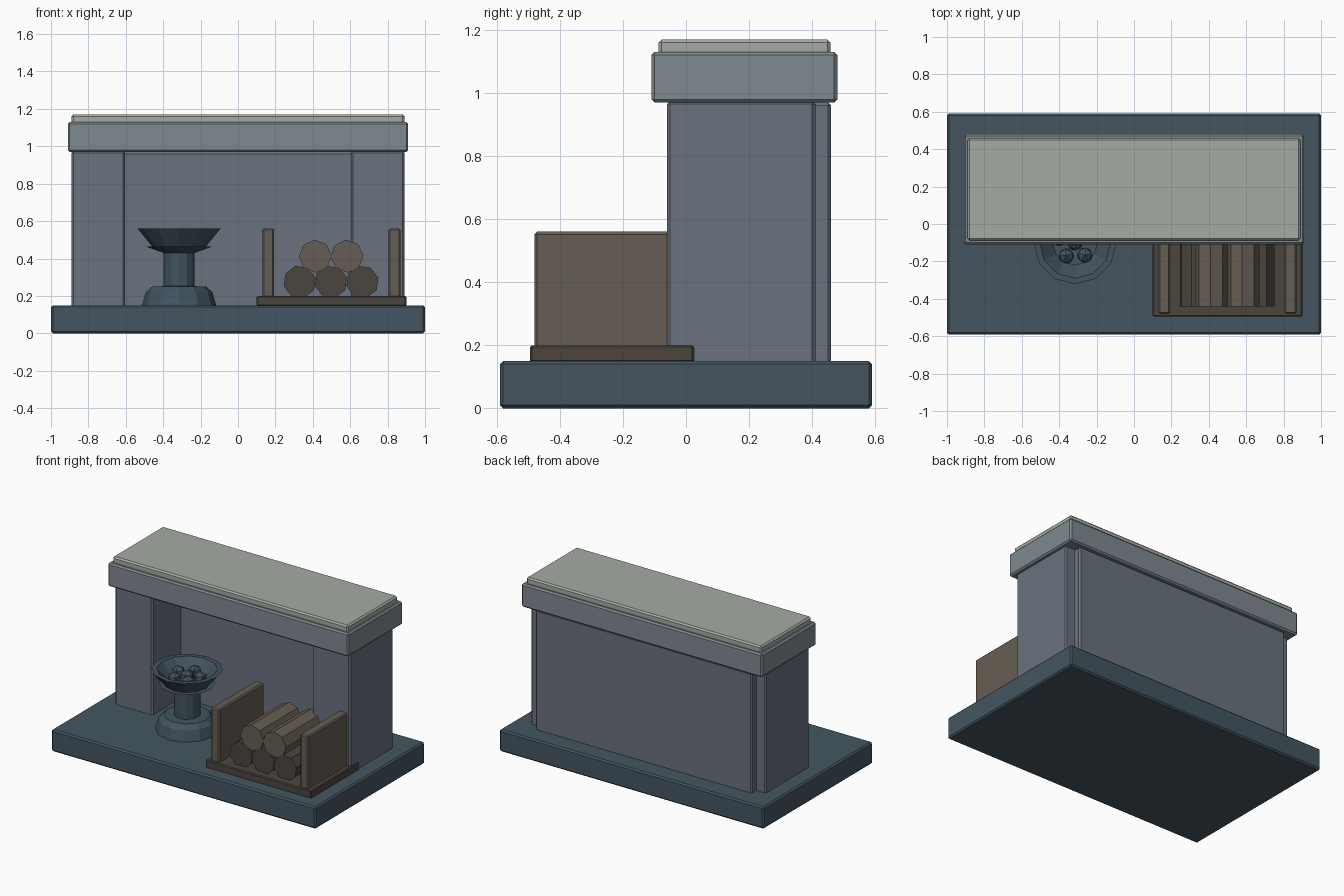
import bpy, bmesh, math, random
from mathutils import Vector, Matrix

if "Cube" in bpy.data.objects:
    bpy.data.objects.remove(bpy.data.objects["Cube"])

random.seed(4)


def material(name, rgb):
    m = bpy.data.materials.new(name)
    m.diffuse_color = [(c / 255) ** 2.2 for c in rgb] + [1]
    m.use_nodes = True
    m.node_tree.nodes["Principled BSDF"].inputs["Base Color"].default_value = m.diffuse_color
    return m


DARK = material("dark_slate", (70, 86, 97))
STONE = material("grey_stone", (106, 114, 126))
LINTEL = material("light_stone", (126, 136, 143))
PALE = material("pale_stone", (164, 170, 162))
WOOD = material("wood", (102, 94, 84))
TRAY = material("dark_wood", (76, 71, 64))
IRON = material("iron", (68, 84, 95))


def add(name, bm, mat):
    bmesh.ops.recalc_face_normals(bm, faces=bm.faces)
    me = bpy.data.meshes.new(name)
    bm.to_mesh(me)
    bm.free()
    ob = bpy.data.objects.new(name, me)
    bpy.context.collection.objects.link(ob)
    me.materials.append(mat)
    return ob


def box(name, x, y, z, mat, bevel=0.01):
    bm = bmesh.new()
    lo, hi = Vector((x[0], y[0], z[0])), Vector((x[1], y[1], z[1]))
    bmesh.ops.create_cube(bm, size=1, matrix=Matrix.Translation((lo + hi) / 2)
                          @ Matrix.Diagonal((*(hi - lo), 1)))
    ob = add(name, bm, mat)
    mod = ob.modifiers.new("edge", 'BEVEL')
    mod.width, mod.segments = bevel, 1
    return ob


def lathe(name, profile, centre, sides, mat):
    # Revolve (radius, z) points; radius 0 closes to a pole
    bm = bmesh.new()
    vs = [bm.verts.new((centre[0] + r, centre[1], z)) for r, z in profile]
    es = [bm.edges.new(p) for p in zip(vs, vs[1:])]
    bmesh.ops.spin(bm, geom=vs + es, cent=(*centre, 0), axis=(0, 0, 1),
                   angle=math.tau, steps=sides)
    bmesh.ops.remove_doubles(bm, verts=bm.verts, dist=0.0005)
    return add(name, bm, mat)


# Stone surround
box("base", (-1, 1), (-0.59, 0.59), (0, 0.15), DARK)
for side, x in (("left", (-0.89, -0.605)), ("right", (0.605, 0.89))):
    box(side + "_pillar", x, (-0.06, 0.41), (0.14, 0.975), STONE)
box("back_panel", (-0.82, 0.82), (0.25, 0.46), (0.14, 0.97), STONE)
box("lintel", (-0.91, 0.91), (-0.11, 0.48), (0.97, 1.13), LINTEL)
box("mantel_slab", (-0.89, 0.89), (-0.087, 0.458), (1.12, 1.17), PALE)

# Log rack
box("log_tray", (0.1, 0.9), (-0.495, 0.025), (0.145, 0.2), TRAY, 0.006)
for side, x in (("left", (0.13, 0.193)), ("right", (0.805, 0.868))):
    box(side + "_rack_board", x, (-0.48, 0.01), (0.19, 0.56), WOOD, 0.008)

# Stacked logs
rows = [(0.275, (0.33, 0.497, 0.665), TRAY, 15), (0.412, (0.413, 0.583), WOOD, 3)]
for z, xs, mat, turn in rows:
    for i, x in enumerate(xs):
        bm = bmesh.new()
        bmesh.ops.create_cone(
            bm, cap_ends=True, segments=8, radius1=0.088, radius2=0.088, depth=0.41,
            matrix=Matrix.Translation((x, -0.235, z)) @ Matrix.Rotation(math.pi / 2, 4, 'X')
            @ Matrix.Rotation(math.radians(turn), 4, 'Z'))
        add(f"log_{i}", bm, mat)

# Fire bowl on a pedestal
C = (-0.315, -0.10)
lathe("pedestal", [(0, 0.145), (0.2, 0.145), (0.178, 0.22), (0.145, 0.25), (0.083, 0.252),
                   (0.083, 0.43), (0.175, 0.463), (0, 0.465)], C, 12, IRON)
lathe("bowl", [(0, 0.455), (0.14, 0.46), (0.222, 0.56), (0.19, 0.56),
               (0.12, 0.485), (0, 0.48)], C, 12, IRON)

# Coals
for i in range(6):
    a = i * math.tau / 5 + 0.35
    r = 0.085 if i < 5 else 0
    bm = bmesh.new()
    bmesh.ops.create_icosphere(
        bm, subdivisions=1, radius=0.045,
        matrix=Matrix.Translation((C[0] + r * math.cos(a), C[1] + r * math.sin(a), 0.51))
        @ Matrix.Rotation(random.uniform(0, 3), 4, 'Z'))
    add(f"coal_{i}", bm, IRON)
